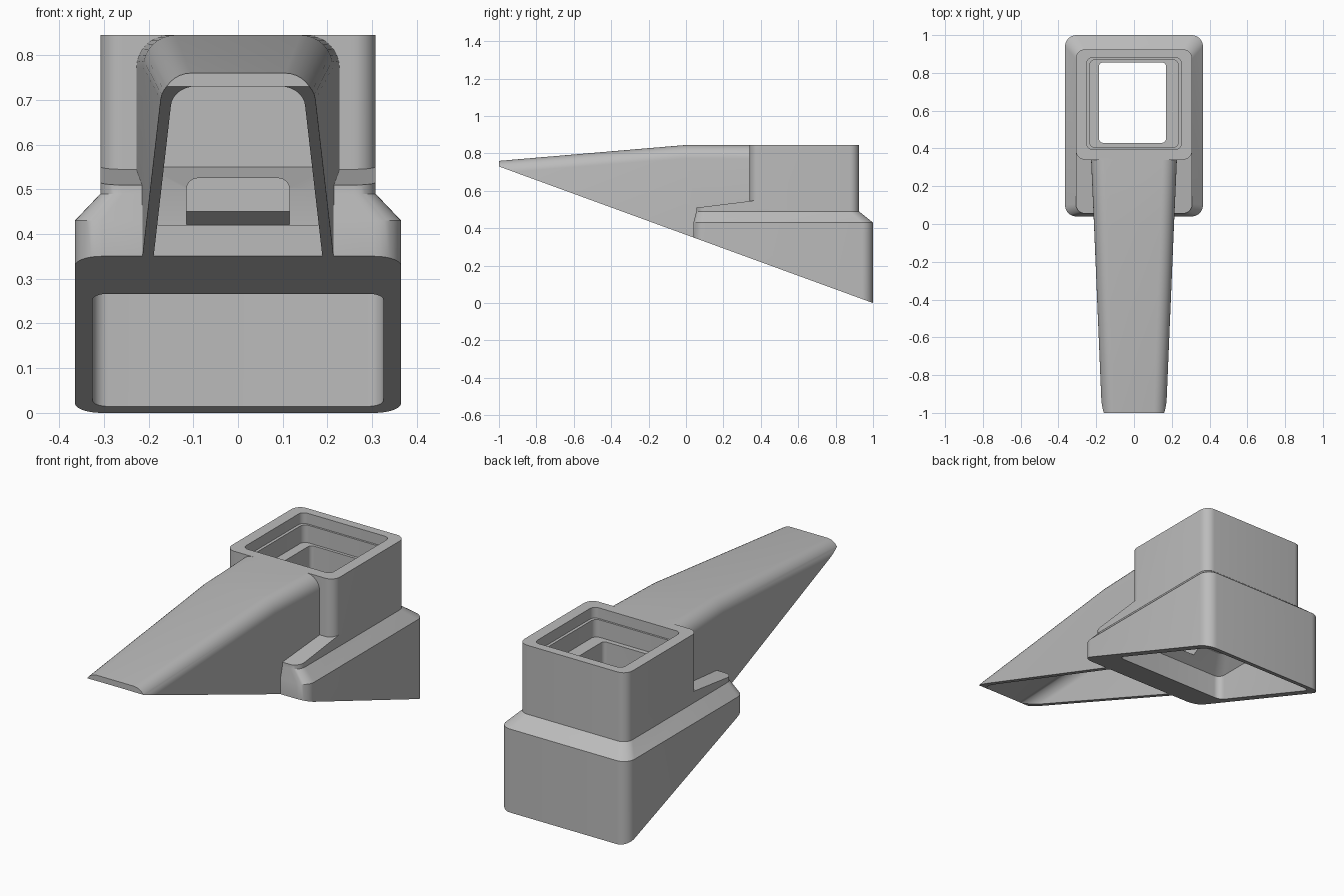
import bpy
import bmesh
from math import sin, cos, pi, atan

old = bpy.data.objects.get("Cube")
if old:
    bpy.data.objects.remove(old, do_unlink=True)

grey = bpy.data.materials.new("plain grey")
grey.use_nodes = True
COLOUR = (0.5, 0.5, 0.5, 1)
grey.diffuse_color = COLOUR
grey.node_tree.nodes["Principled BSDF"].inputs["Base Color"].default_value = COLOUR
SEG = 8


def arc(cx, cy, r, start):
    """Quarter circle, counter-clockwise from the start angle."""
    angles = [start + pi / 2 * i / SEG for i in range(SEG + 1)]
    return [(cx + r * cos(a), cy + r * sin(a)) for a in angles]


def slab_ring(half, y0, y1, z, r=0.06, slope=0, cx=0):
    """Rounded rectangle seen from above, optionally tilted along y."""
    corners = [(cx + half - r, y1 - r), (cx - half + r, y1 - r),
               (cx - half + r, y0 + r), (cx + half - r, y0 + r)]
    flat = [p for i, c in enumerate(corners) for p in arc(*c, r, i * pi / 2)]
    return [(x, y, z + slope * y) for x, y in flat]


def arch_ring(y, half, top, bottom, r):
    """Upright section with a flat bottom and rounded upper corners."""
    flat = [(half, bottom)] + arc(half - r, top - r, r, 0)
    flat += arc(-half + r, top - r, r, pi / 2) + [(-half, bottom)]
    return [(x, y, z) for x, z in flat]


def loft(name, rings):
    """Closed solid through equal-length rings."""
    bm = bmesh.new()
    loops = [[bm.verts.new(p) for p in ring] for ring in rings]
    n = len(loops[0])
    for a, b in zip(loops, loops[1:]):
        for i in range(n):
            j = (i + 1) % n
            bm.faces.new((a[i], a[j], b[j], b[i]))
    bm.faces.new(loops[0][::-1])
    bm.faces.new(loops[-1])
    bmesh.ops.recalc_face_normals(bm, faces=bm.faces)
    mesh = bpy.data.meshes.new(name)
    bm.to_mesh(mesh)
    bm.free()
    mesh.materials.append(grey)
    obj = bpy.data.objects.new(name, mesh)
    bpy.context.collection.objects.link(obj)
    return obj


def combine(target, other, operation):
    mod = target.modifiers.new(operation, 'BOOLEAN')
    mod.operation, mod.solver, mod.object = operation, 'EXACT', other
    bpy.context.view_layer.objects.active = target
    bpy.ops.object.modifier_apply(modifier=mod.name)
    bpy.data.objects.remove(other, do_unlink=True)


# Flared base with its sloping shoulder
body = loft("funnel_body", [
    slab_ring(0.365, 0.04, 1, -0.2),
    slab_ring(0.365, 0.04, 1, 0.43),
    slab_ring(0.308, 0.055, 0.925, 0.49, 0.05)])

# Tilted front ledge, upright tower and long tapering spout
ledge = loft("front_ledge", [
    slab_ring(0.308, 0.055, 0.6, 0.44, 0.05),
    slab_ring(0.308, 0.055, 0.6, 0.503, 0.05, 0.123)])
tower = loft("tower", [
    slab_ring(0.308, 0.34, 0.925, 0.46, 0.05),
    slab_ring(0.308, 0.34, 0.925, 0.845, 0.05)])
spout = loft("spout", [
    arch_ring(-1, 0.17, 0.76, 0.1, 0.065),
    arch_ring(0, 0.212, 0.845, 0.1, 0.072),
    arch_ring(0.405, 0.23, 0.845, 0.1, 0.075)])
for part in (ledge, tower, spout):
    combine(body, part, 'UNION')

# Slanted underside
underside = loft("underside_cut", [slab_ring(1, -2, 2, z, 0.1) for z in (-2, 0)])
underside.rotation_euler.x = -atan(0.365)
underside.location.z = 0.365
bpy.context.view_layer.update()
combine(body, underside, 'DIFFERENCE')

# Hollows: spout channel, stepped well, base pocket and feed window
cuts = [
    loft("spout_channel", [
        arch_ring(-1.1, 0.141, 0.722, 0.1, 0.05),
        arch_ring(0, 0.187, 0.815, 0.1, 0.055),
        arch_ring(0.04, 0.189, 0.815, 0.1, 0.055)]),
    loft("spout_rear", [
        arch_ring(0.03, 0.189, 0.815, 0.42, 0.055),
        arch_ring(0.055, 0.189, 0.815, 0.42, 0.055),
        arch_ring(0.2, 0.196, 0.815, 0.5, 0.055),
        arch_ring(0.36, 0.203, 0.815, 0.55, 0.055)]),
    loft("well_rim", [slab_ring(0.25, 0.395, 0.88, z, 0.03) for z in (0.79, 0.9)]),
    loft("well_step", [slab_ring(0.235, 0.405, 0.87, z, 0.03) for z in (0.7, 0.85)]),
    loft("well_shaft", [slab_ring(0.177, 0.43, 0.855, z, 0.02, cx=-0.008)
                        for z in (0.1, 0.83)]),
    loft("base_pocket", [
        slab_ring(0.325, 0.27, 0.96, -0.3, 0.035),
        slab_ring(0.325, 0.27, 0.96, 0.39, 0.035),
        slab_ring(0.26, 0.37, 0.88, 0.45, 0.035)]),
    loft("feed_window", [arch_ring(y, 0.115, 0.525, 0.421, 0.025) for y in (0.04, 0.5)]),
]
for cut in cuts:
    combine(body, cut, 'DIFFERENCE')

# Smooth the rounded corners, keep the edges crisp
bpy.ops.object.select_all(action='DESELECT')
body.select_set(True)
bpy.context.view_layer.objects.active = body
bpy.ops.object.shade_smooth_by_angle(angle=pi / 7)
